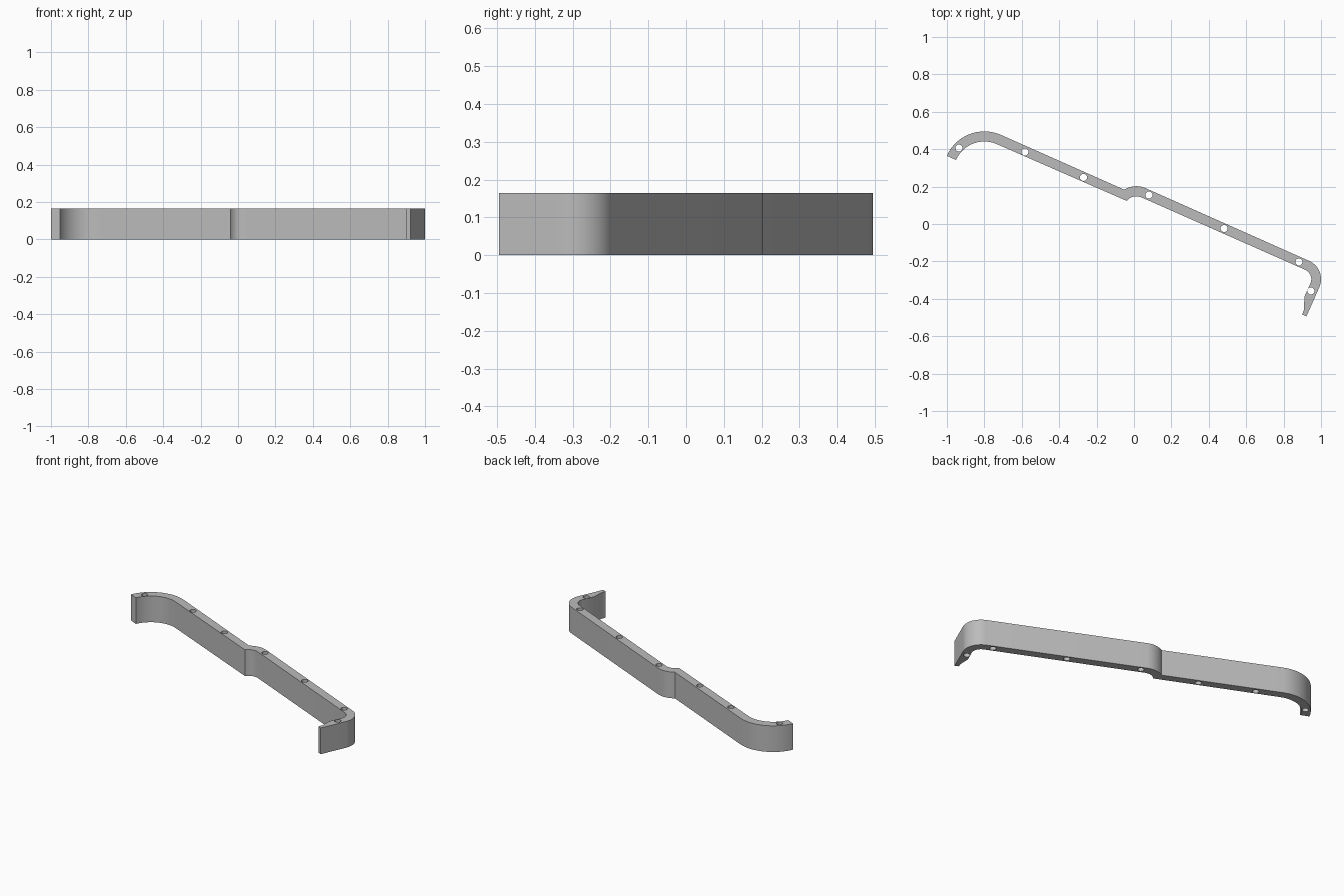
import bpy, bmesh
from math import radians, cos, sin, pi

cube = bpy.data.objects.get("Cube")
if cube:
    bpy.data.objects.remove(cube, do_unlink=True)

HEIGHT = 0.165
TILT = 24             # slope of the long bars, in degrees
HOLE_RADIUS = 0.019


def arc(centre, radius, start, end, steps=14):
    """Points on an arc between two angles in degrees."""
    angles = [radians(start + (end - start) * i / steps) for i in range(steps + 1)]
    return [(centre[0] + radius * cos(a), centre[1] + radius * sin(a)) for a in angles]


# Bend centres, left to right in plan
hook, bump, corner = (-0.8, 0.275), (0.013, 0.08), (0.893, -0.295)
normal = 90 - TILT

# Outer side, hook end to blade tip, then back along the inner side
outline = (
    arc(hook, 0.22, 156, normal, 24)
    + arc(bump, 0.122, 122, normal)
    + arc(corner, 0.107, normal, -TILT)
    + [(0.922, -0.494), (0.899, -0.483), (0.909, -0.458), (0.911, -0.388)]
    + arc(corner, 0.055, -TILT, normal)
    + arc(bump, 0.068, normal, 140)
    + arc(hook, 0.166, normal, 156, 24)
)

# Screw holes along the strip
holes = [(-0.936, 0.406), (-0.583, 0.385), (-0.27, 0.249), (0.08, 0.155),
         (0.482, -0.024), (0.882, -0.203), (0.946, -0.358)]
loops = [outline] + [arc(h, HOLE_RADIUS, 0, 360, 24)[:-1] for h in holes]

# Fill the pierced profile and raise it to full height
bm = bmesh.new()
edges = []
for loop in loops:
    verts = [bm.verts.new((x, y, 0)) for x, y in loop]
    edges += [bm.edges.new((v, verts[i - 1])) for i, v in enumerate(verts)]
bmesh.ops.triangle_fill(bm, edges=edges, use_beauty=True)
raised = bmesh.ops.extrude_face_region(bm, geom=bm.faces[:], use_keep_orig=True)
bmesh.ops.translate(bm, vec=(0, 0, HEIGHT),
                    verts=[g for g in raised["geom"] if isinstance(g, bmesh.types.BMVert)])
bmesh.ops.recalc_face_normals(bm, faces=bm.faces[:])

mesh = bpy.data.meshes.new("bracket_strip")
bm.to_mesh(mesh)
bm.free()
strip = bpy.data.objects.new("bracket_strip", mesh)
bpy.context.collection.objects.link(strip)

# Plain grey finish
grey = bpy.data.materials.new("light_grey")
grey.use_nodes = True
colour = (0.5, 0.5, 0.5, 1)
grey.diffuse_color = colour
grey.node_tree.nodes["Principled BSDF"].inputs["Base Color"].default_value = colour
mesh.materials.append(grey)

bpy.context.view_layer.objects.active = strip
strip.select_set(True)
bpy.ops.object.shade_smooth_by_angle(angle=pi / 6)
